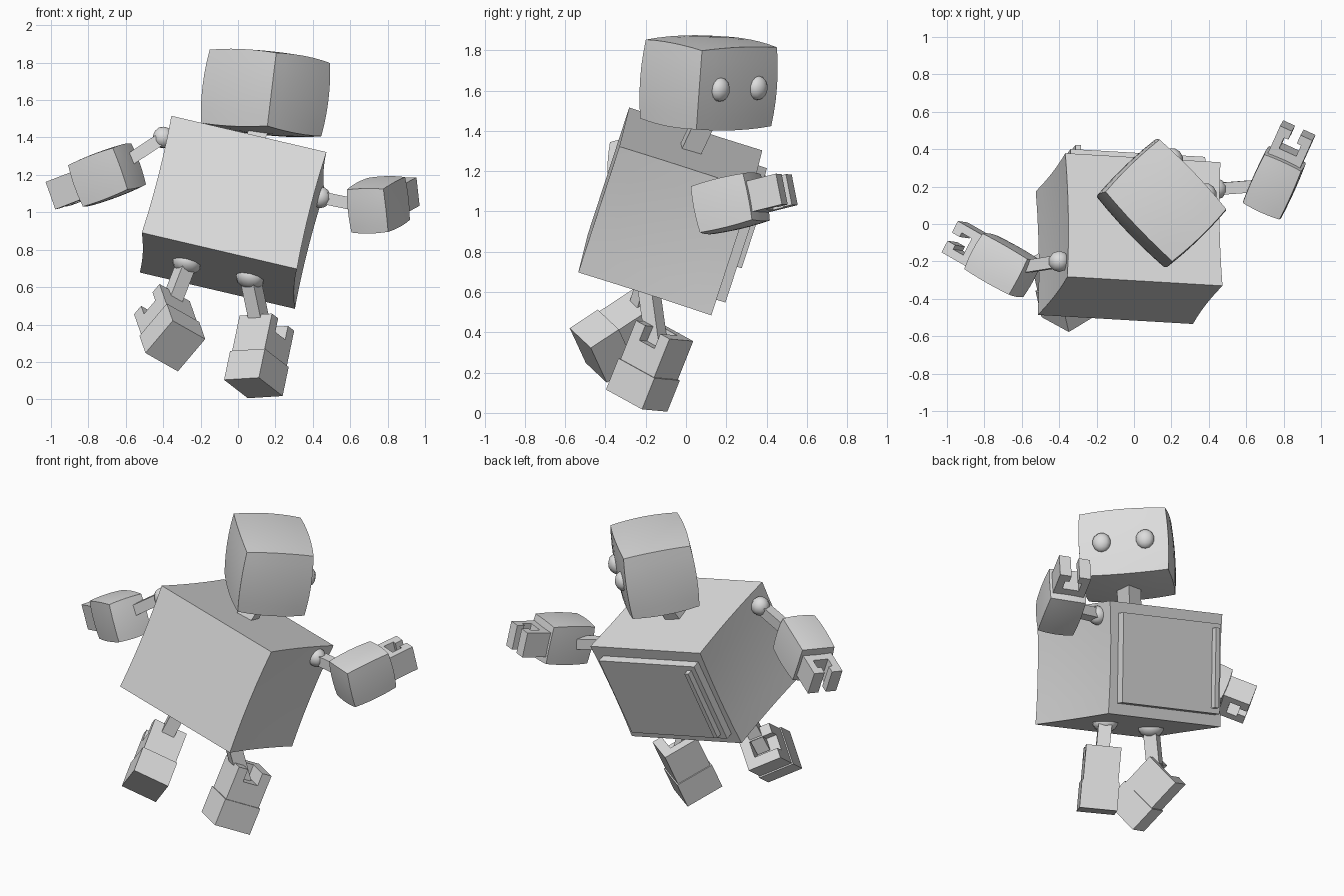
import bpy, bmesh, math
from mathutils import Matrix, Vector

cube = bpy.data.objects.get("Cube")
if cube:
    bpy.data.objects.remove(cube, do_unlink=True)

grey = bpy.data.materials.new("light_grey")
grey.use_nodes = True
grey.diffuse_color = (0.72, 0.72, 0.72, 1)
grey.node_tree.nodes["Principled BSDF"].inputs["Base Color"].default_value = (0.72, 0.72, 0.72, 1)


def frame(origin, forward, up):
    """Local axes: y is forward, z is up."""
    y = Vector(forward).normalized()
    z = Vector(up)
    z = (z - y * z.dot(y)).normalized()
    x = y.cross(z)
    rot = Matrix((x, y, z)).transposed().to_4x4()
    return Matrix.Translation(origin) @ rot


def finish(bm, name, matrix, angle=35):
    bmesh.ops.recalc_face_normals(bm, faces=bm.faces)
    mesh = bpy.data.meshes.new(name)
    bm.to_mesh(mesh)
    bm.free()
    mesh.materials.append(grey)
    ob = bpy.data.objects.new(name, mesh)
    bpy.context.collection.objects.link(ob)
    ob.matrix_world = matrix
    bpy.ops.object.select_all(action='DESELECT')
    ob.select_set(True)
    bpy.context.view_layer.objects.active = ob
    bpy.ops.object.shade_smooth_by_angle(angle=math.radians(angle))
    return ob


def box(name, matrix, size, centre=(0, 0, 0), bulge=None):
    """Box, optionally with swollen or pinched sides."""
    bm = bmesh.new()
    bmesh.ops.create_cube(bm, size=2)
    if bulge:
        bmesh.ops.subdivide_edges(bm, edges=bm.edges, cuts=5, use_grid_fill=True)
        for v in bm.verts:
            sq = [c * c for c in v.co]
            v.co = [v.co[i] * (1 + bulge[i] * (2 - sum(sq) + sq[i])) for i in range(3)]
    for v in bm.verts:
        v.co = [v.co[i] * size[i] / 2 + centre[i] for i in range(3)]
    return finish(bm, name, matrix)


def prism(name, matrix, points, low, high):
    """Flat outline in x, y raised between two heights."""
    bm = bmesh.new()
    face = bm.faces.new([bm.verts.new((x, y, low)) for x, y in points])
    top = bmesh.ops.extrude_face_region(bm, geom=[face])["geom"]
    for v in top:
        if isinstance(v, bmesh.types.BMVert):
            v.co.z = high
    return finish(bm, name, matrix)


def ball(name, matrix, radii, centre=(0, 0, 0)):
    bm = bmesh.new()
    bmesh.ops.create_uvsphere(bm, u_segments=10, v_segments=7, radius=1)
    for v in bm.verts:
        v.co = [v.co[i] * radii[i] + centre[i] for i in range(3)]
    return finish(bm, name, matrix, 60)


def bar(name, start, end, width, forward):
    """Square rod between two points."""
    start, end = Vector(start), Vector(end)
    z = (end - start).normalized()
    y = Vector(forward)
    y = y - z * y.dot(z)
    box(name, frame((start + end) / 2, y, z), (width, width, (end - start).length))


# Torso with access door and handle
torso = frame((-0.026, -0.078, 1.0), (-0.016, 0.952, -0.307), (0.234, 0.302, 0.925))
box("torso", torso, (0.853, 0.694, 0.676), bulge=(-0.025, 0, 0))
box("door", torso, (0.74, 0.08, 0.54), (-0.01, 0.355, 0))
box("door_handle", torso, (0.03, 0.04, 0.48), (-0.33, 0.41, 0))

# Head, eyes and neck
head = frame((0.147, 0.112, 1.638), (0.713, 0.689, -0.136), (0.124, 0.075, 0.99))
box("head", head, (0.515, 0.405, 0.395), bulge=(0.04, 0.05, 0.055))
for side, name in ((-1, "left_eye"), (1, "right_eye")):
    ball(name, head, (0.057, 0.045, 0.06), (side * 0.13, 0.218, 0))
bar("neck", (0.04, 0.01, 1.28), (0.125, 0.1, 1.47), 0.1, (0, 1, 0))

# Gripper outline with an undercut slot
half = [(0.095, 0), (0.095, 0.175), (0.025, 0.175), (0.025, 0.125), (0.05, 0.125), (0.05, 0.06)]
claw = half + [(-x, y) for x, y in reversed(half)]

# Arms: shoulder, rod, forearm block, gripper
arms = (
    ("left", (0.44, 0.187, 1.08), (0.68, 0.205, 1.03), (0.75, 0.22, 1.04),
     (0.40, 0.89, 0.22), (-0.13, -0.24, 0.97)),
    ("right", (-0.40, -0.2, 1.40), (-0.62, -0.235, 1.255), (-0.70, -0.22, 1.2),
     (-0.82, 0.47, -0.316), (-0.335, 0.05, 0.94)),
)
for side, shoulder, elbow, centre, forward, up in arms:
    ball(side + "_shoulder", frame(shoulder, (0, 1, 0), (0, 0, 1)), (0.058, 0.058, 0.058))
    bar(side + "_upper_arm", shoulder, elbow, 0.065, (0, 1, 0))
    hand = frame(centre, forward, up)
    box(side + "_forearm", hand, (0.215, 0.29, 0.235), bulge=(0.04, 0.04, 0.05))
    grip = hand @ Matrix.Translation((0, 0.14, 0))
    prism(side + "_gripper", grip, claw, -0.078, 0.078)

# Ankle socket outline, open at the heel
socket = [(0.112, -0.105), (0.112, 0.105), (-0.112, 0.105), (-0.112, -0.105),
          (-0.05, -0.105), (-0.05, 0.045), (0.05, 0.045), (0.05, -0.105)]

# Legs: hip, rod, foot block with socket, sole
legs = (
    ("left", 0.174, (0.082, -0.245, 0.061), (-0.192, 0.13, -0.012), (0.19, 0.365, 0.91)),
    ("right", -0.174, (-0.335, -0.485, 0.285), (0.166, 0.10, -0.094), (-0.19, 0.82, 0.54)),
)
for side, offset, sole, toe, up in legs:
    hip = torso @ Vector((offset, 0, -0.335))
    ball(side + "_hip", torso, (0.08, 0.08, 0.06), (offset, 0, -0.335))
    foot = frame(sole, toe, up)
    bar(side + "_leg", hip, foot @ Vector((0, 0, 0.28)), 0.08, foot.col[1].xyz)
    box(side + "_sole", foot, (0.24, 0.225, 0.17), (0, 0, 0.085))
    box(side + "_foot", foot, (0.224, 0.21, 0.14), (0, 0, 0.23))
    prism(side + "_ankle_socket", foot, socket, 0.3, 0.38)
